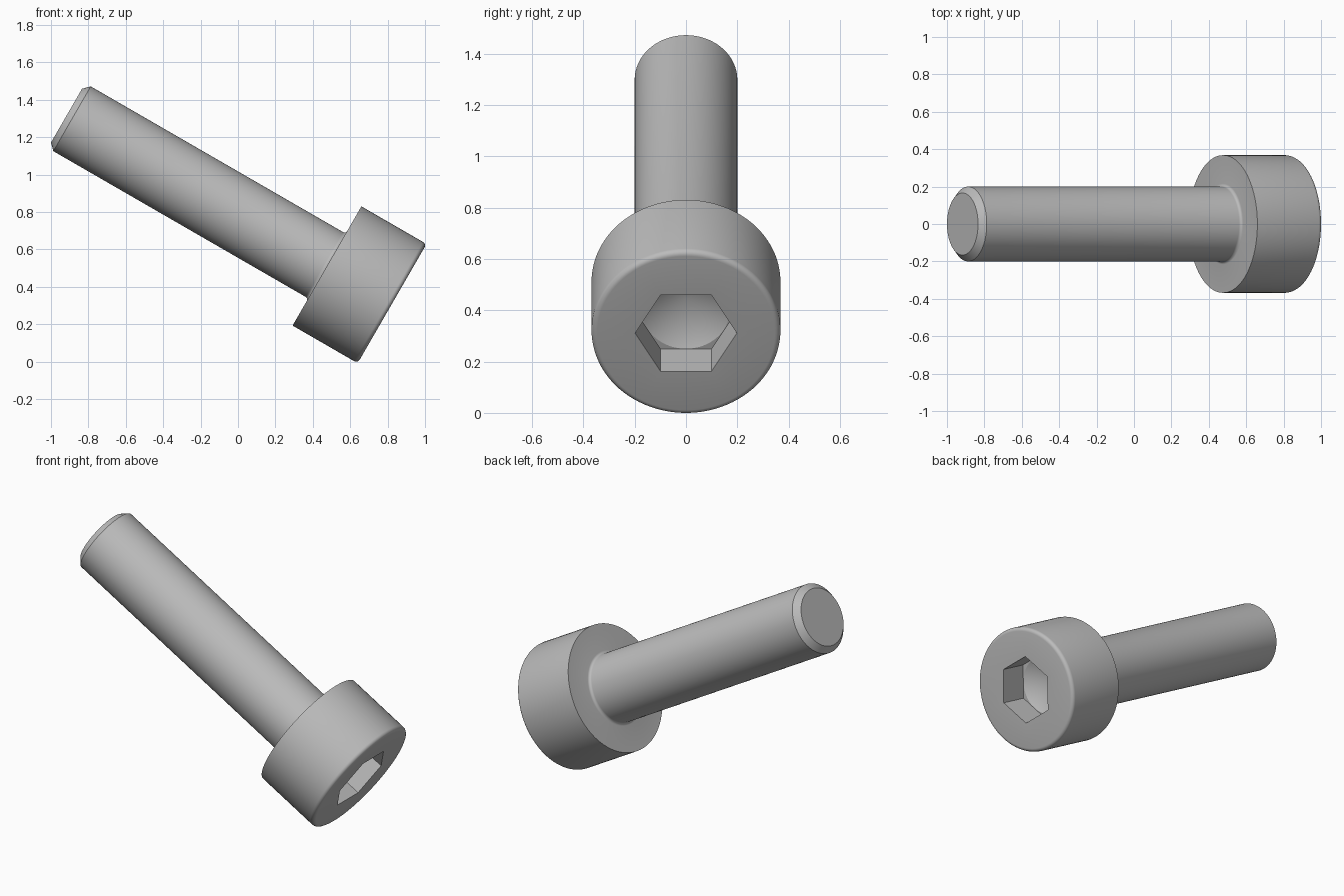
import bpy
import bmesh
from math import cos, sin, pi, radians
from mathutils import Matrix, Vector

cube = bpy.data.objects.get("Cube")
if cube:
    bpy.data.objects.remove(cube, do_unlink=True)

SEGMENTS = 96
HEAD_R, HEAD_H, HEAD_ROUND = 0.368, 0.402, 0.022
SHAFT_R, LENGTH, TIP_CHAMFER = 0.2, 2.01, 0.034
FILLET = 0.016
HEX_R, HEX_DEPTH, CONE_DEPTH = 0.198, 0.173, 0.273

steel = bpy.data.materials.new("steel grey")
steel.use_nodes = True
steel.diffuse_color = (0.5, 0.5, 0.5, 1)
steel.node_tree.nodes["Principled BSDF"].inputs["Base Color"].default_value = (0.5, 0.5, 0.5, 1)


def lathe(name, profile):
    """Revolve (radius, height) points around z."""
    bm = bmesh.new()
    verts = [bm.verts.new((r, 0, h)) for r, h in profile]
    edges = [bm.edges.new(pair) for pair in zip(verts, verts[1:])]
    bmesh.ops.spin(bm, geom=verts + edges, cent=(0, 0, 0), axis=(0, 0, 1),
                   angle=2 * pi, steps=SEGMENTS, use_merge=True)
    bmesh.ops.remove_doubles(bm, verts=bm.verts, dist=1e-5)
    bmesh.ops.recalc_face_normals(bm, faces=bm.faces)
    return make_object(name, bm)


def make_object(name, bm):
    mesh = bpy.data.meshes.new(name)
    bm.to_mesh(mesh)
    bm.free()
    mesh.materials.append(steel)
    obj = bpy.data.objects.new(name, mesh)
    bpy.context.collection.objects.link(obj)
    return obj


def arc(cx, cz, radius, start, end, steps=5):
    angles = [radians(start + (end - start) * i / steps) for i in range(steps + 1)]
    return [(cx + radius * cos(a), cz + radius * sin(a)) for a in angles]


# Bolt body: head face at height 0, shaft tip at LENGTH
profile = [(0, 0)]
profile += arc(HEAD_R - HEAD_ROUND, HEAD_ROUND, HEAD_ROUND, -90, 0)
profile += [(HEAD_R, HEAD_H)]
profile += arc(SHAFT_R + FILLET, HEAD_H + FILLET, FILLET, 270, 180)
profile += [(SHAFT_R, LENGTH - TIP_CHAMFER), (SHAFT_R - TIP_CHAMFER, LENGTH), (0, LENGTH)]
bolt = lathe("socket_head_bolt", profile)

# Hexagonal socket with a drilled conical bottom
bm = bmesh.new()
bmesh.ops.create_cone(bm, cap_ends=True, segments=6, radius1=HEX_R, radius2=HEX_R,
                      depth=2 * HEX_DEPTH, matrix=Matrix.Rotation(pi / 2, 4, "Z"))
# Turn a corner of the hexagon onto the y axis
first = max(bm.verts, key=lambda v: v.co.y)
if first.co.y < HEX_R * 0.99:
    bmesh.ops.rotate(bm, verts=bm.verts, cent=(0, 0, 0), matrix=Matrix.Rotation(pi / 6, 3, "Z"))
hex_cutter = make_object("hex_cutter", bm)
apothem = HEX_R * cos(pi / 6) - 0.001
cone_cutter = lathe("cone_cutter", [(0, HEX_DEPTH / 2), (apothem, HEX_DEPTH - 0.0005), (0, CONE_DEPTH)])

bpy.context.view_layer.objects.active = bolt
for cutter in (hex_cutter, cone_cutter):
    cutter.hide_render = True
    cut = bolt.modifiers.new("socket", "BOOLEAN")
    cut.operation = "DIFFERENCE"
    cut.solver = "EXACT"
    cut.object = cutter
    bpy.ops.object.modifier_apply(modifier=cut.name)
    bpy.data.objects.remove(cutter, do_unlink=True)

# Lean the bolt over, then centre it and rest it on the ground
bolt.data.transform(Matrix.Rotation(radians(-60), 4, "Y"))
points = [v.co for v in bolt.data.vertices]
low = Vector([min(p[i] for p in points) for i in range(3)])
high = Vector([max(p[i] for p in points) for i in range(3)])
middle = (low + high) / 2
bolt.data.transform(Matrix.Translation((-middle.x, -middle.y, -low.z)))

bpy.ops.object.select_all(action="DESELECT")
bolt.select_set(True)
bpy.ops.object.shade_smooth_by_angle(angle=radians(30))
